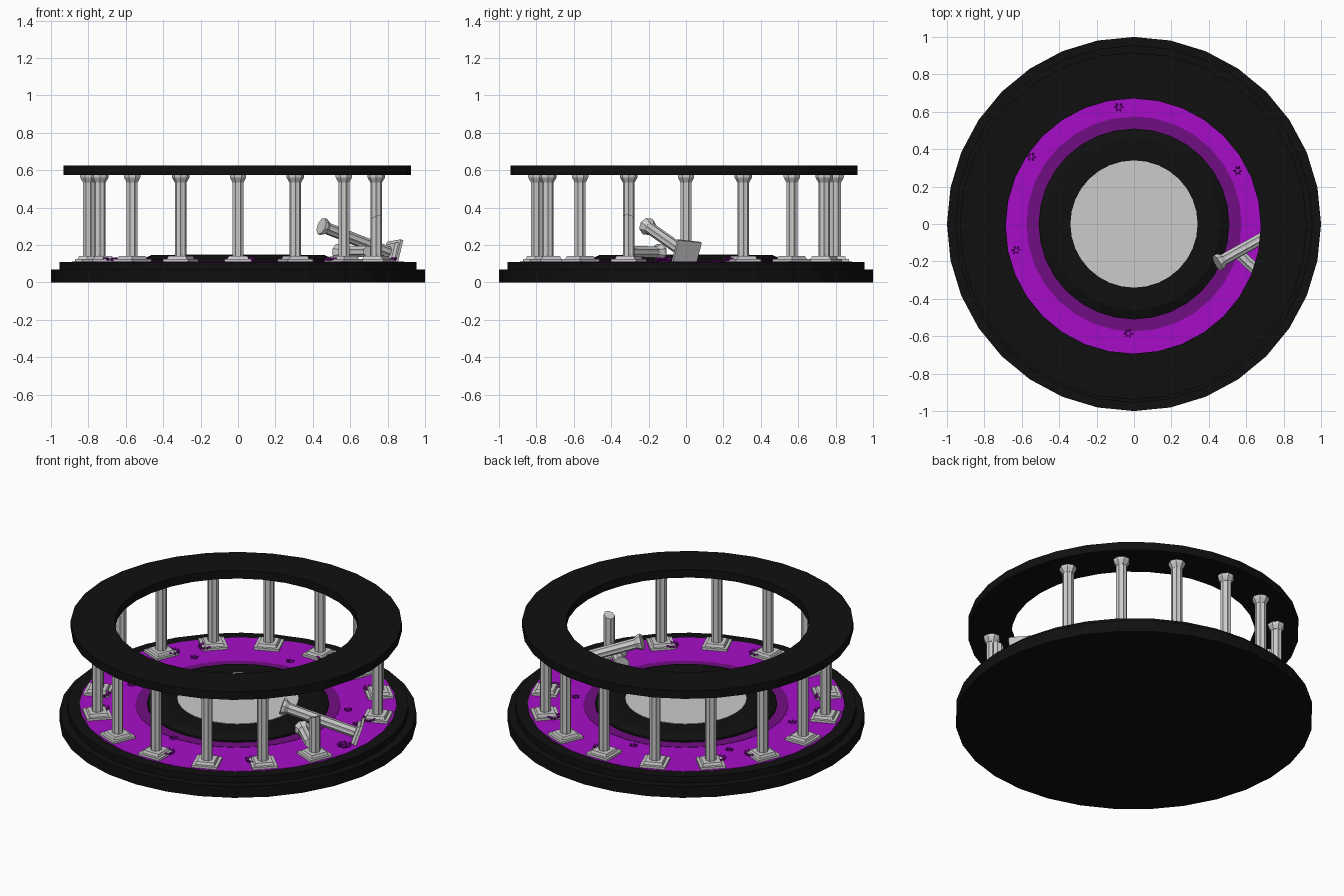
import bpy, bmesh, math, random
from mathutils import Vector, Matrix

if "Cube" in bpy.data.objects:
    bpy.data.objects.remove(bpy.data.objects["Cube"])

random.seed(4)

def mat(name, rgb):
    m = bpy.data.materials.new(name)
    m.diffuse_color = (*rgb, 1)
    m.use_nodes = True
    m.node_tree.nodes["Principled BSDF"].inputs["Base Color"].default_value = m.diffuse_color
    return m

BLACK = mat("black_stone", (0.005, 0.005, 0.005))
PURPLE = mat("purple_floor", (0.38, 0.004, 0.58))
VIOLET = mat("dark_violet", (0.16, 0.004, 0.22))

def finish(bm, name, *mats):
    bmesh.ops.recalc_face_normals(bm, faces=bm.faces)
    me = bpy.data.meshes.new(name)
    bm.to_mesh(me)
    bm.free()
    ob = bpy.data.objects.new(name, me)
    bpy.context.collection.objects.link(ob)
    for m in mats:
        me.materials.append(m)
    return ob

def lathe(name, profile, m=None, closed=False, sides=32, loc=(0, 0, 0)):
    """Revolve (radius, z) points; closed joins last point to first, else ends are capped."""
    bm = bmesh.new()
    rings = [[bm.verts.new((r * math.cos(a), r * math.sin(a), z))
              for a in (2 * math.pi * i / sides for i in range(sides))] for r, z in profile]
    pairs = list(zip(rings, rings[1:]))
    if closed:
        pairs.append((rings[-1], rings[0]))
    else:
        bm.faces.new(rings[0])
        bm.faces.new(rings[-1])
    for a, b in pairs:
        for i in range(sides):
            j = (i + 1) % sides
            bm.faces.new((a[i], a[j], b[j], b[i]))
    ob = finish(bm, name, *([m] if m else []))
    ob.location = loc
    return ob

def band(name, r0, r1, z0, z1, m):
    return lathe(name, [(r0, z0), (r1, z0), (r1, z1), (r0, z1)], m, closed=True)

FLOOR = 0.11

# stepped round base, coloured floor bands and raised centre
lathe("base", [(1.0, 0), (1.0, 0.07), (0.955, 0.07), (0.955, FLOOR)], BLACK)
band("floor_ring", 0.57, 0.888, FLOOR - 0.01, FLOOR + 0.002, PURPLE)
band("inner_floor_ring", 0.505, 0.575, FLOOR - 0.01, FLOOR + 0.004, VIOLET)
lathe("centre_platform", [(0.51, FLOOR - 0.01), (0.51, 0.125), (0.46, 0.147), (0.335, 0.147)], BLACK)
lathe("centre_disc", [(0.34, 0.14), (0.34, 0.15)])

# ring resting on the columns
top = band("top_ring", 0.682, 0.928, 0.575, 0.625, BLACK)
top.location = (-0.004, -0.011, 0)

# column parts, all measured from the column foot
HEIGHT, BREAK = 0.465, 0.24

def prism(bm, z0, z1, r0, r1, n, phase=0.0, ridge=1.0, slant=(0.0, 0.0)):
    """Tapered prism; ridge < 1 pulls in every other corner for fluting."""
    loops = []
    for z, r, s in ((z0, r0, slant[0]), (z1, r1, slant[1])):
        vs = []
        for i in range(n):
            a = phase + 2 * math.pi * i / n
            q = r * (ridge if i % 2 else 1)
            vs.append(bm.verts.new((q * math.cos(a), q * math.sin(a), z + s * math.cos(a))))
        loops.append(vs)
    a, b = loops
    bm.faces.new(a[::-1])
    bm.faces.new(b)
    for i in range(n):
        j = (i + 1) % n
        bm.faces.new((a[i], a[j], b[j], b[i]))

def column(name, lower=True, upper=True):
    bm = bmesh.new()
    s2 = math.sqrt(0.5)
    if lower:
        prism(bm, 0, 0.016, 0.145 * s2, 0.145 * s2, 4, math.pi / 4)
        prism(bm, 0.016, 0.031, 0.112 * s2, 0.10 * s2, 4, math.pi / 4)
    z0 = 0.03 if lower else BREAK
    z1 = 0.445 if upper else BREAK
    prism(bm, z0, z1, 0.032, 0.032, 16, math.pi / 8, 0.86,
          (0 if lower else 0.012, 0 if upper else 0.012))
    if upper:
        prism(bm, 0.425, 0.45, 0.032, 0.047, 8, math.pi / 8)
        prism(bm, 0.45, HEIGHT, 0.047, 0.047, 8, math.pi / 8)
    return finish(bm, name)

def lay(ob, start, end, z_start=0.0, roll=0.0):
    """Place a column so its local axis runs from start to end."""
    s, e = Vector(start), Vector(end)
    rot = (e - s).to_track_quat('Z', 'Y').to_matrix().to_4x4()
    ob.matrix_world = (Matrix.Translation(s) @ rot @ Matrix.Rotation(roll, 4, 'Z')
                       @ Matrix.Translation((0, 0, -z_start)))

# ring of sixteen columns: one toppled, one snapped
for k in range(16):
    ang = math.radians(22.5 * k)
    if k == 0:
        continue
    ob = column("broken_column_stump" if k == 15 else f"column_{k}", True, k != 15)
    ob.location = (0.8 * math.cos(ang), 0.8 * math.sin(ang), FLOOR)
    ob.rotation_euler.z = ang

lay(column("fallen_column"), (0.83, 0.005, 0.15), (0.435, -0.215, 0.305), 0, 0.1)
lay(column("broken_column_piece", lower=False), (0.70, -0.29, 0.165), (0.54, -0.14, 0.162), BREAK)

# purple tufts: petals around a small ring
def tuft(name, x, y, size, petals):
    bm = bmesh.new()
    for i in range(petals):
        a = 2 * math.pi * i / petals + random.uniform(-0.15, 0.15)
        m = (Matrix.Translation((size * 0.7 * math.cos(a), size * 0.7 * math.sin(a), size * 0.3))
             @ Matrix.Rotation(a, 4, 'Z') @ Matrix.Rotation(-0.5, 4, 'Y')
             @ Matrix.Diagonal((size * 0.38, size * 0.22, size * 0.2, 1)))
        n = len(bm.faces)
        bmesh.ops.create_icosphere(bm, subdivisions=1, radius=1, matrix=m)
        bm.faces.ensure_lookup_table()
        for f in bm.faces[n:]:
            f.material_index = i % 2
    ob = finish(bm, name, PURPLE, VIOLET)
    ob.location = (x, y, FLOOR + 0.002)

for i, deg in enumerate((22.5, 45, 90, 135, 157.5, 202.5, 225, 270, 315)):
    a = math.radians(deg + (4 if i % 2 else -4))
    tuft(f"large_tuft_{i}", 0.765 * math.cos(a), 0.765 * math.sin(a), 0.042, 10)
tuft("large_tuft_fallen", 0.81, -0.12, 0.042, 10)
for i, (x, y) in enumerate(((-0.08, 0.625), (-0.55, 0.36), (0.555, 0.285),
                            (-0.63, -0.14), (-0.03, -0.585), (0.70, 0.16))):
    tuft(f"small_tuft_{i}", x, y, 0.024, 6)
